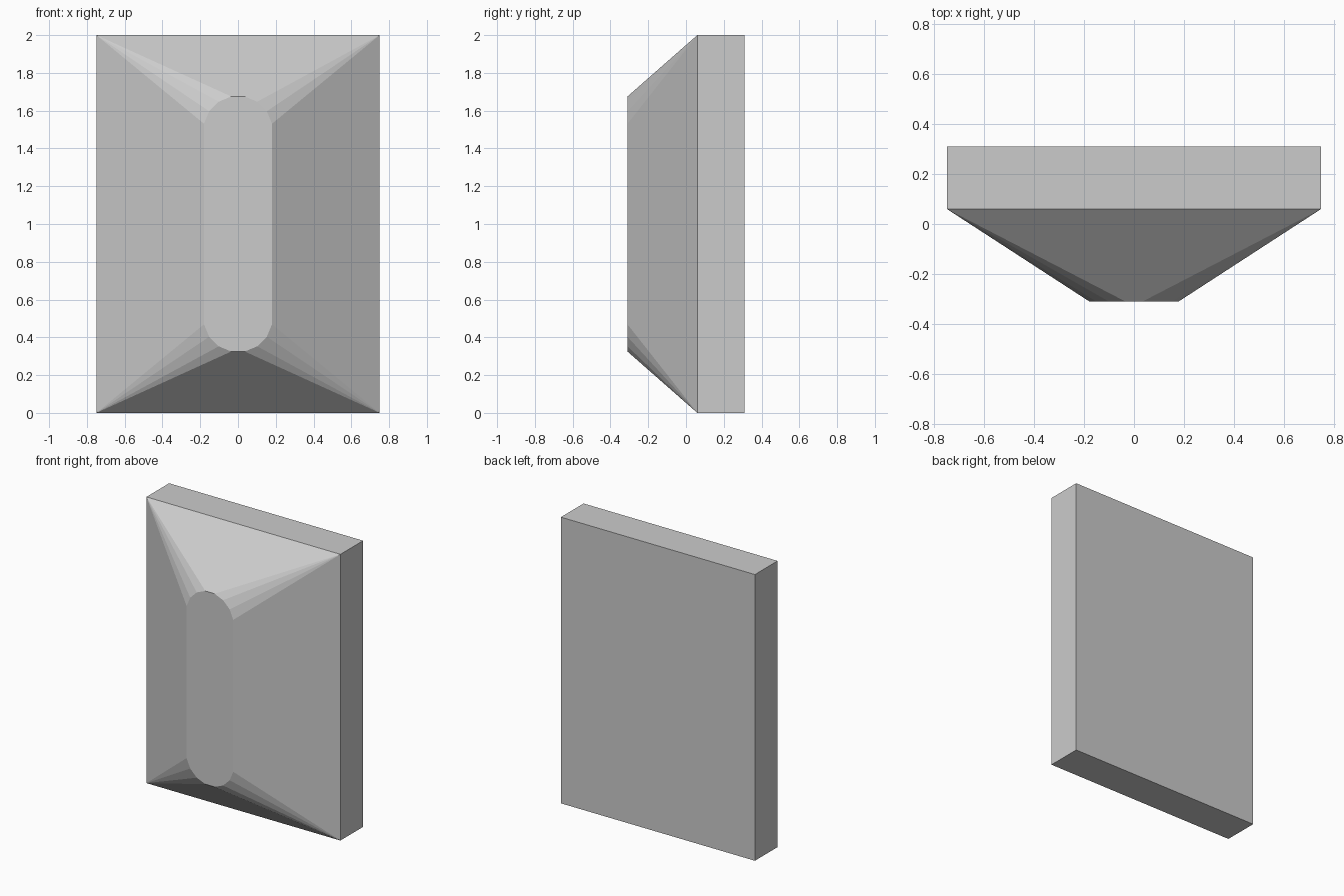
import bpy, bmesh
from math import cos, sin, pi

if "Cube" in bpy.data.objects:
    bpy.data.objects.remove(bpy.data.objects["Cube"])

W, H = 0.75, 2.0                       # half width, height
BACK, RIM, FRONT = 0.31, 0.06, -0.31   # y of back, slab rim, front pad
PAD_R, PAD_LOW, PAD_HIGH = 0.18, 0.505, 1.495

bm = bmesh.new()

# rectangular slab: back and rim outlines
corners = [(-W, 0), (W, 0), (W, H), (-W, H)]
for y in (BACK, RIM):
    for x, z in corners:
        bm.verts.new((x, y, z))

# capsule-shaped front pad: 16-sided circle split into two ends
r = PAD_R / cos(pi / 16)
for k in range(16):
    a = (k + 0.5) * pi / 8
    z = PAD_HIGH if k < 8 else PAD_LOW
    bm.verts.new((r * cos(a), FRONT, z + r * sin(a)))

# skin the convex body, then merge coplanar triangles
bmesh.ops.convex_hull(bm, input=bm.verts[:])
bmesh.ops.dissolve_limit(bm, angle_limit=0.002, verts=bm.verts[:], edges=bm.edges[:])
bmesh.ops.recalc_face_normals(bm, faces=bm.faces[:])

mesh = bpy.data.meshes.new("tapered_panel")
bm.to_mesh(mesh)
bm.free()
bpy.context.collection.objects.link(bpy.data.objects.new("tapered_panel", mesh))
